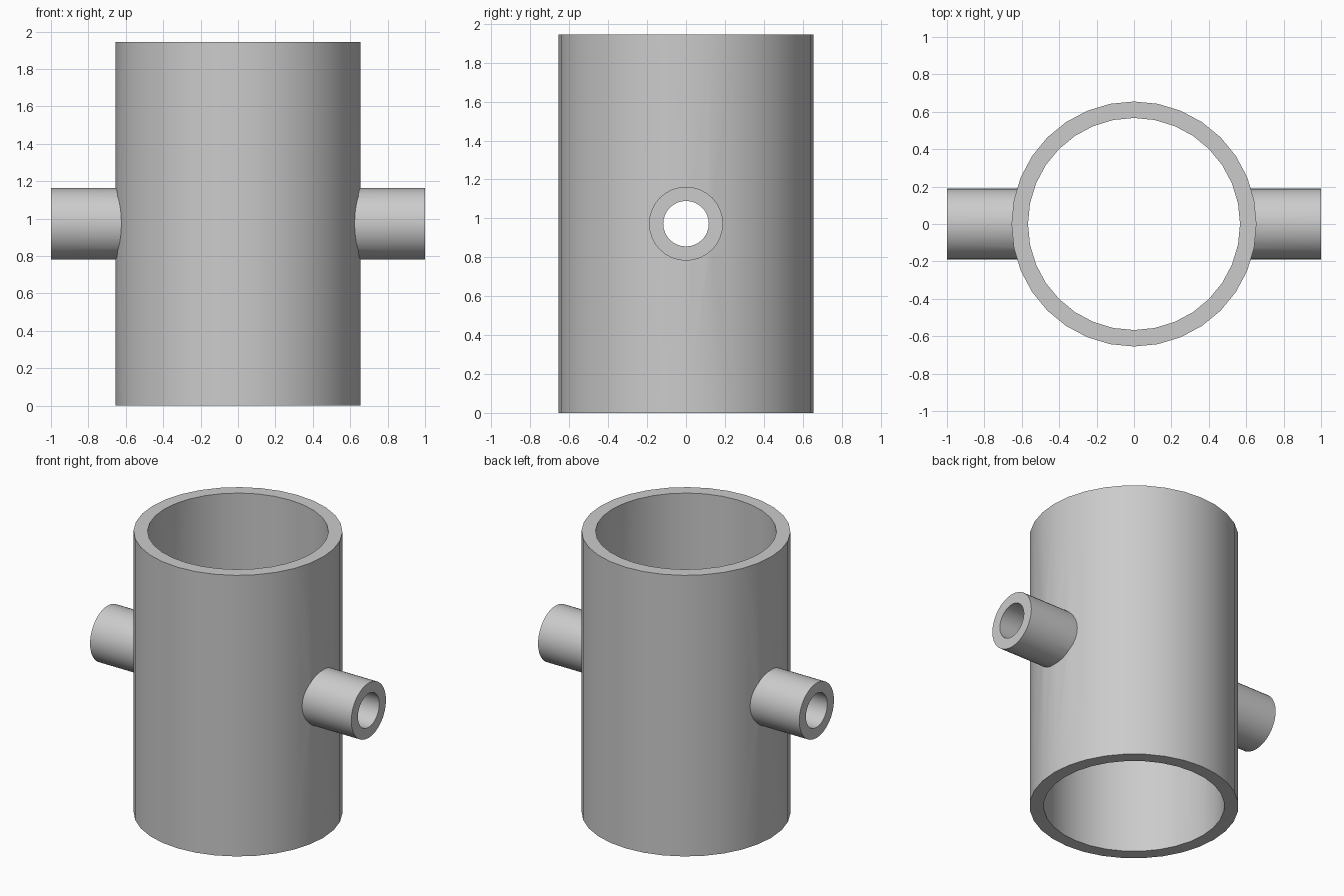
import bpy
from math import pi, radians

HEIGHT = 1.945
MID = HEIGHT / 2

cube = bpy.data.objects.get("Cube")
if cube:
    bpy.data.objects.remove(cube, do_unlink=True)

# Plain grey material
grey = bpy.data.materials.new("plain grey")
grey.use_nodes = True
colour = (0.6, 0.6, 0.6, 1)
grey.diffuse_color = colour
grey.node_tree.nodes["Principled BSDF"].inputs["Base Color"].default_value = colour


def cylinder(name, radius, length, sideways=False):
    bpy.ops.mesh.primitive_cylinder_add(
        vertices=32, radius=radius, depth=length, location=(0, 0, MID),
        rotation=(0, pi / 2 if sideways else 0, 0))
    obj = bpy.context.object
    obj.name = name
    obj.data.materials.append(grey)
    return obj


def combine(target, other, operation):
    mod = target.modifiers.new(operation.lower(), 'BOOLEAN')
    mod.operation = operation
    mod.solver = 'EXACT'
    mod.object = other
    bpy.context.view_layer.objects.active = target
    bpy.ops.object.modifier_apply(modifier=mod.name)
    bpy.data.objects.remove(other, do_unlink=True)


# Upright pipe with a cross pipe through its middle
pipe = cylinder("cross_pipe_fitting", 0.655, HEIGHT)
combine(pipe, cylinder("side_pipes", 0.19, 2.0, True), 'UNION')

# Hollow out the main pipe and the side pipes
combine(pipe, cylinder("main_bore", 0.567, HEIGHT + 0.2), 'DIFFERENCE')
combine(pipe, cylinder("side_bore", 0.117, 2.2, True), 'DIFFERENCE')

# Smooth walls with crisp rims
bpy.ops.object.select_all(action='DESELECT')
pipe.select_set(True)
bpy.context.view_layer.objects.active = pipe
bpy.ops.object.shade_smooth_by_angle(angle=radians(30))
